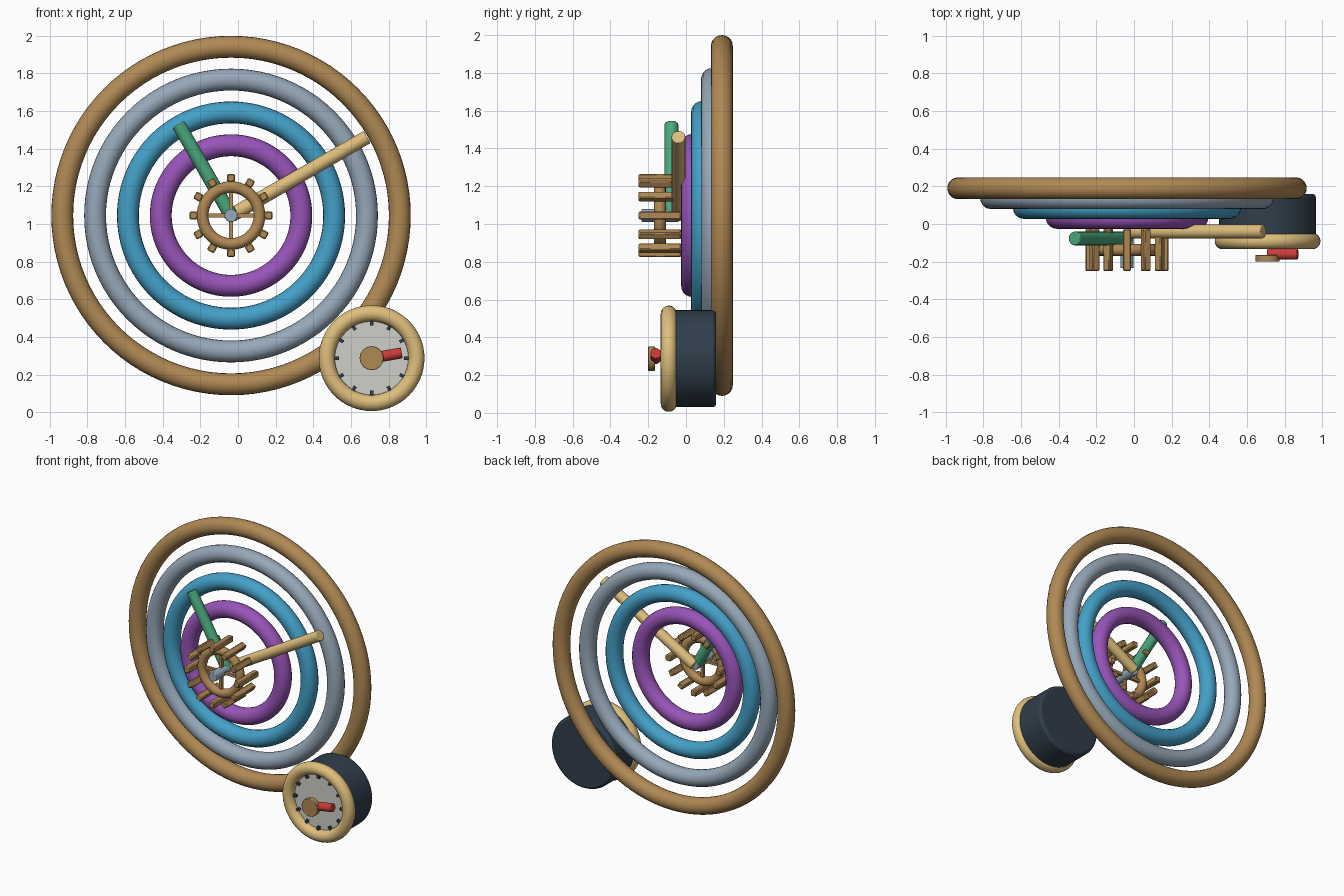
import bpy, math
from mathutils import Vector

if "Cube" in bpy.data.objects:
    bpy.data.objects.remove(bpy.data.objects["Cube"])


def material(name, r, g, b):
    lin = [((c / 255 + 0.055) / 1.055) ** 2.4 for c in (r, g, b)]
    m = bpy.data.materials.new(name)
    m.diffuse_color = (*lin, 1)
    m.use_nodes = True
    m.node_tree.nodes["Principled BSDF"].inputs["Base Color"].default_value = m.diffuse_color
    return m


BRONZE = material("bronze", 176, 137, 84)
STEEL = material("steel", 150, 168, 184)
BLUE = material("blue", 68, 160, 200)
PURPLE = material("purple", 152, 84, 184)
GREEN = material("green", 74, 168, 124)
GOLD = material("gold", 222, 190, 124)
SLATE = material("slate", 48, 62, 75)
CREAM = material("cream", 208, 208, 200)
RED = material("red", 204, 60, 56)

CX, CZ = -0.037, 1.045   # centre of the rings
DX, DZ = 0.71, 0.287     # centre of the dial


def finish(name, mat, bevel=0, segments=2):
    ob = bpy.context.object
    ob.name = name
    ob.data.materials.append(mat)
    if bevel:
        mod = ob.modifiers.new("bevel", 'BEVEL')
        mod.width = bevel
        mod.segments = segments
        mod.limit_method = 'ANGLE'
    bpy.ops.object.shade_smooth_by_angle(angle=math.radians(40))
    return ob


def ring(name, x, y, z, major, minor, mat, segs=96):
    bpy.ops.mesh.primitive_torus_add(
        location=(x, y, z), rotation=(math.pi / 2, 0, 0), major_radius=major,
        minor_radius=minor, major_segments=segs, minor_segments=20)
    return finish(name, mat)


def rod(name, start, end, radius, mat, sides=16, bevel=0):
    a, b = Vector(start), Vector(end)
    bpy.ops.mesh.primitive_cylinder_add(
        vertices=sides, radius=radius, depth=(b - a).length, location=(a + b) / 2)
    bpy.context.object.rotation_euler = (b - a).to_track_quat('Z', 'Y').to_euler()
    return finish(name, mat, bevel)


def box(name, x, y, z, size, angle, mat, bevel=0):
    bpy.ops.mesh.primitive_cube_add(size=1, location=(x, y, z), rotation=(0, angle, 0))
    ob = bpy.context.object
    ob.scale = size
    bpy.ops.object.transform_apply(location=False, rotation=False, scale=True)
    return finish(name, mat, bevel, 1)


# Nested rings stepping forward
for i, (name, mat) in enumerate([("outer_ring", BRONZE), ("second_ring", STEEL),
                                 ("third_ring", BLUE), ("inner_ring", PURPLE)]):
    ring(name, CX, 0.19 - 0.0525 * i, CZ, 0.897 - 0.1745 * i, 0.058, mat)


# Clock hands
def hand(name, degrees, length, y, mat):
    a = math.radians(degrees)
    rod(name, (CX, y, CZ), (CX + length * math.sin(a), y, CZ + length * math.cos(a)),
        0.037, mat, 16, 0.006)


hand("short_hand", -30, 0.56, -0.077, GREEN)
hand("long_hand", 60, 0.835, -0.04, GOLD)

# Gear with long teeth, thin spokes and an axle
GY = -0.138
ring("gear_rim", CX, GY, CZ, 0.151, 0.031, BRONZE, 48)
for i in range(12):
    a = i * math.pi / 6
    box("gear_tooth", CX + 0.2 * math.sin(a), GY, CZ + 0.2 * math.cos(a),
        (0.042, 0.225, 0.042), a, BRONZE, 0.006)
for i in range(2):
    box("gear_spoke", CX, GY, CZ, (0.02, 0.02, 0.3), i * math.pi / 2, BRONZE)
rod("axle", (CX, -0.235, CZ), (CX, -0.04, CZ), 0.035, STEEL, 16, 0.004)

# Dial: housing, face, bezel and tick marks
rod("dial_housing", (DX, -0.08, DZ), (DX, 0.16, DZ), 0.257, SLATE, 64, 0.018)
rod("dial_face", (DX, -0.075, DZ), (DX, -0.088, DZ), 0.205, CREAM, 64)
ring("dial_bezel", DX, -0.091, DZ, 0.238, 0.043, GOLD, 64)
for i in range(12):
    a = i * math.pi / 6
    box("dial_tick", DX + 0.187 * math.sin(a), -0.093, DZ + 0.187 * math.cos(a),
        (0.018, 0.024, 0.028), a, SLATE)

# Pointer and its cap
rod("pointer", (DX, -0.16, DZ), (DX + 0.16, -0.16, DZ + 0.028), 0.029, RED, 16, 0.004)
rod("pointer_cap", (DX, -0.165, DZ), (DX, -0.2, DZ), 0.064, BRONZE, 16, 0.003)
